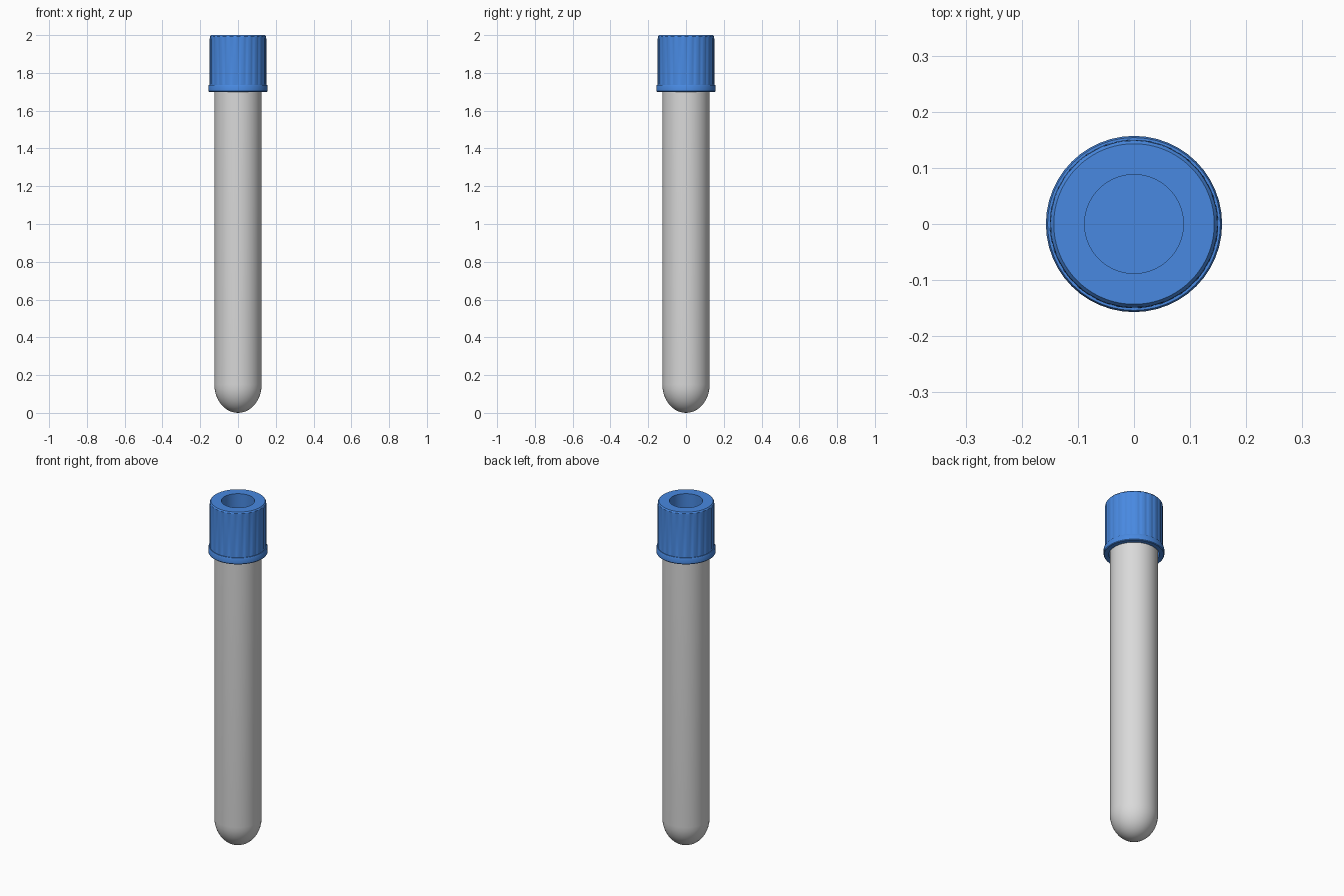
import bpy, bmesh, math

if "Cube" in bpy.data.objects:
    bpy.data.objects.remove(bpy.data.objects["Cube"])


def material(name, rgb):
    m = bpy.data.materials.new(name)
    m.diffuse_color = (*rgb, 1)
    m.use_nodes = True
    m.node_tree.nodes["Principled BSDF"].inputs["Base Color"].default_value = m.diffuse_color
    return m


blue = material("cap blue", (0.065, 0.25, 0.75))
grey = material("tube grey", (0.70, 0.70, 0.70))


def lathe(name, rings, mat, segs, radius_at=None, closed=False, angle=30):
    """Revolve (radius, z) points; radius_at(radius, z, i) may vary it around the axis."""
    bm = bmesh.new()
    loops = []
    for r, z in rings:
        if r == 0:
            loops.append([bm.verts.new((0, 0, z))] * segs)
            continue
        loop = []
        for i in range(segs):
            a = 2 * math.pi * i / segs
            rr = radius_at(r, z, i) if radius_at else r
            loop.append(bm.verts.new((rr * math.cos(a), rr * math.sin(a), z)))
        loops.append(loop)
    pairs = list(zip(loops, loops[1:]))
    if closed:
        pairs.append((loops[-1], loops[0]))
    for lo, hi in pairs:
        for i in range(segs):
            j = (i + 1) % segs
            quad = list(dict.fromkeys((lo[i], lo[j], hi[j], hi[i])))
            bm.faces.new(quad)
    bmesh.ops.recalc_face_normals(bm, faces=bm.faces)
    me = bpy.data.meshes.new(name)
    bm.to_mesh(me)
    bm.free()
    me.materials.append(mat)
    ob = bpy.data.objects.new(name, me)
    bpy.context.collection.objects.link(ob)
    bpy.ops.object.select_all(action='DESELECT')
    ob.select_set(True)
    bpy.context.view_layer.objects.active = ob
    bpy.ops.object.shade_smooth_by_angle(angle=math.radians(angle))
    return ob


# Tube: rounded bottom running into a long straight wall, closed under the cap
bottom = [(0.125 * math.sin(t), 0.15 * (1 - math.cos(t)))
          for t in (math.pi / 2 * k / 10 for k in range(11))]
bottom[0] = (0, 0)
lathe("tube", bottom + [(0.125, 1.78), (0, 1.78)], grey, 48)


# Cap: shallow grip grooves around the side, and a round well in the top
def grip(r, z, i):
    in_groove = 1.74 < z < 1.985 and r > 0.145 and i % 6 in (0, 1)
    return r - 0.003 if in_groove else r


lathe("cap", [(0, 1.79), (0.130, 1.79), (0.130, 1.70), (0.148, 1.70), (0.150, 1.735),
              (0.150, 1.742), (0.150, 1.98), (0.1485, 1.993), (0.143, 2.0),
              (0.088, 2.0), (0.088, 1.82), (0, 1.82)], blue, 144, grip)

# Collar ring around the lower edge of the cap
lathe("cap_collar", [(0.140, 1.70), (0.154, 1.70), (0.157, 1.704), (0.157, 1.731),
                     (0.154, 1.737), (0.140, 1.737)], blue, 48, closed=True)
